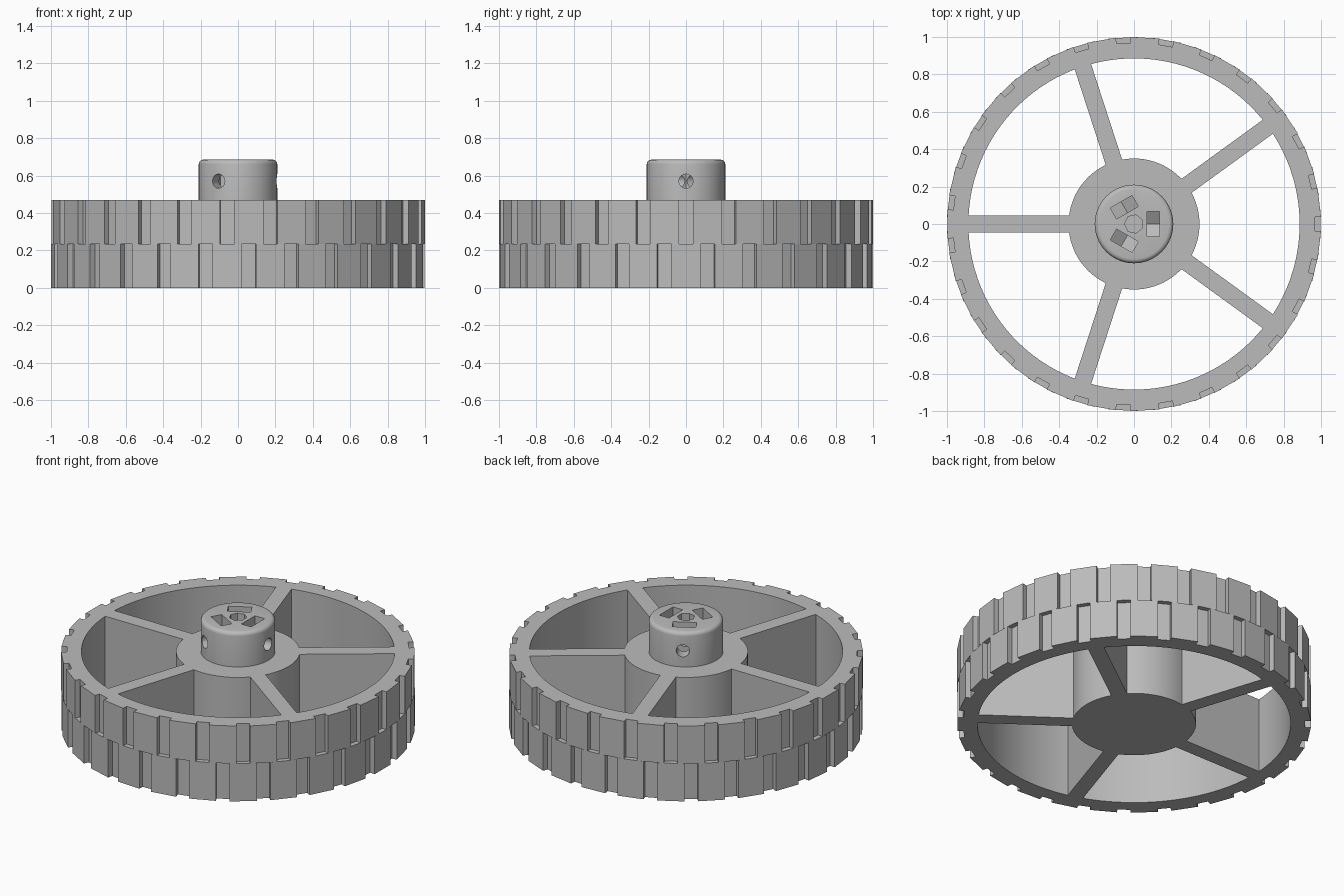
import bpy, bmesh
from math import asin, cos, pi, radians, sin
from mathutils import Matrix, Vector

cube = bpy.data.objects.get("Cube")
if cube:
    bpy.data.objects.remove(cube, do_unlink=True)

HEIGHT = 0.47
MID = HEIGHT / 2
LUGS = 27
SPOKES = 5

grey = bpy.data.materials.new("plain grey")
grey.use_nodes = True
grey.diffuse_color = (0.5, 0.5, 0.5, 1)
grey.node_tree.nodes["Principled BSDF"].inputs["Base Color"].default_value = (0.5, 0.5, 0.5, 1)


def polar(r, a):
    return (r * cos(a), r * sin(a))


def circle(r, n, start=0.0):
    return [polar(r, start + 2 * pi * i / n) for i in range(n)]


def add_prism(bm, outline, low, high, matrix=Matrix()):
    """Extrude a 2D outline along z, then place it with the matrix."""
    face = bm.faces.new([bm.verts.new((x, y, low)) for x, y in outline])
    top = bmesh.ops.extrude_face_region(bm, geom=[face])["geom"]
    moved = [v for v in top if isinstance(v, bmesh.types.BMVert)]
    bmesh.ops.translate(bm, verts=moved, vec=(0, 0, high - low))
    bmesh.ops.transform(bm, matrix=matrix, verts=list(face.verts) + moved)


def finish(bm, name):
    bmesh.ops.recalc_face_normals(bm, faces=bm.faces)
    mesh = bpy.data.meshes.new(name)
    bm.to_mesh(mesh)
    bm.free()
    mesh.materials.append(grey)
    obj = bpy.data.objects.new(name, mesh)
    bpy.context.collection.objects.link(obj)
    return obj


def combine(obj, tool, operation):
    """Apply a boolean and discard the tool object."""
    tool.hide_render = True
    mod = obj.modifiers.new(operation.lower(), "BOOLEAN")
    mod.operation, mod.object, mod.solver = operation, tool, "EXACT"
    bpy.context.view_layer.objects.active = obj
    bpy.ops.object.modifier_apply(modifier=mod.name)
    bpy.data.objects.remove(tool, do_unlink=True)


# Tread: two stacked tiers of lugs, staggered by half a step
def tread_tier(name, low, high, shift):
    step, half = 2 * pi / LUGS, radians(2.2)
    outline = []
    for i in range(LUGS):
        a = (i + shift) * step
        outline += [polar(0.968, a - half), polar(0.968, a + half),
                    polar(1, a + half), polar(1, a + step - half)]
    bm = bmesh.new()
    add_prism(bm, outline, low, high)
    return finish(bm, name)


wheel = tread_tier("wheel", 0, MID, 0.5)
combine(wheel, tread_tier("upper_tread", MID, HEIGHT, 0), "UNION")

# Openings between the spokes leave the rim, the spokes and the hub
bm = bmesh.new()
for i in range(SPOKES):
    first = pi + i * 2 * pi / SPOKES
    last = first + 2 * pi / SPOKES
    outline = []
    for r, n, back in ((0.885, 20, False), (0.35, 12, True)):
        gap = asin(0.046 / r)
        arc = [polar(r, first + gap + (last - first - 2 * gap) * k / n) for k in range(n + 1)]
        outline += arc[::-1] if back else arc
    add_prism(bm, outline, -0.1, HEIGHT + 0.1)
combine(wheel, finish(bm, "openings"), "DIFFERENCE")

# Shaft collar with a rounded top edge
bm = bmesh.new()
add_prism(bm, circle(0.21, 64), HEIGHT - 0.02, 0.685)
top_edges = [e for e in bm.edges if all(v.co.z > 0.68 for v in e.verts)]
bmesh.ops.bevel(bm, geom=top_edges, offset=0.024, segments=4, profile=0.5, affect="EDGES")
collar = finish(bm, "shaft_collar")


# Shaft bore, blind at the bottom
def shaft_bore():
    bm = bmesh.new()
    add_prism(bm, circle(0.05, 7, pi), 0.12, 0.8)
    return finish(bm, "shaft_bore")


combine(wheel, shaft_bore(), "DIFFERENCE")
combine(collar, shaft_bore(), "DIFFERENCE")

# Three radial screw holes, each with a nut pocket that has a V floor
# Local (x, y, z) of each outline maps to (y, z, x) of the model
turn = Matrix(((0, 0, 1, 0), (1, 0, 0, 0), (0, 1, 0, 0), (0, 0, 0, 1)))
pocket = [(-0.067, 0.531), (0, 0.492), (0.067, 0.531), (0.067, 0.8), (-0.067, 0.8)]
hole = [(x, y + 0.57) for x, y in circle(0.038, 16)]
for outline, low, high, name in ((pocket, 0.07, 0.137, "nut_pockets"),
                                 (hole, 0.02, 0.3, "screw_holes")):
    for i in range(3):
        bm = bmesh.new()
        add_prism(bm, outline, low, high, Matrix.Rotation(i * 2 * pi / 3, 4, "Z") @ turn)
        combine(collar, finish(bm, name), "DIFFERENCE")

# Smooth round walls, crisp edges
for obj in (wheel, collar):
    bpy.ops.object.select_all(action="DESELECT")
    obj.select_set(True)
    bpy.context.view_layer.objects.active = obj
    bpy.ops.object.shade_smooth_by_angle(angle=radians(28))
